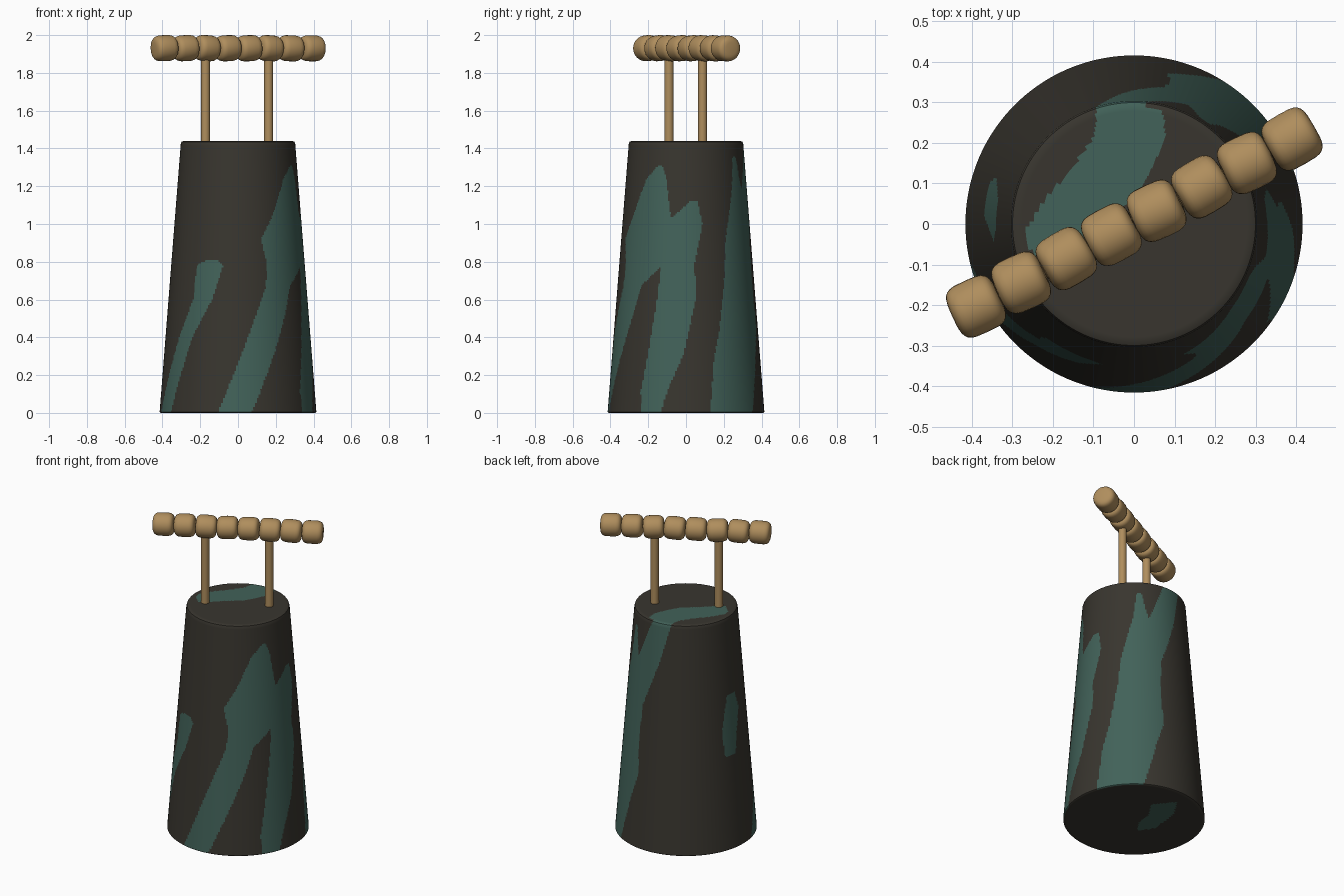
import bpy, bmesh, math, random
from mathutils import Matrix, Vector, Euler

if "Cube" in bpy.data.objects:
    bpy.data.objects.remove(bpy.data.objects["Cube"])

random.seed(4)


def material(name, rgb):
    m = bpy.data.materials.new(name)
    m.diffuse_color = (*rgb, 1)
    m.use_nodes = True
    m.node_tree.nodes["Principled BSDF"].inputs["Base Color"].default_value = m.diffuse_color
    return m


DARK = material("dark olive", (0.040, 0.036, 0.028))
TEAL = material("muted teal", (0.054, 0.122, 0.100))
WOOD = material("tan wood", (0.43, 0.27, 0.11))


def lathe(name, profile, sides, mats):
    """Spin an (r, z) profile around z; r = 0 makes a pole."""
    bm = bmesh.new()
    rings = []
    for r, z in profile:
        if r < 1e-5:
            rings.append([bm.verts.new((0, 0, z))] * sides)
        else:
            rings.append([bm.verts.new((r * math.cos(math.tau * i / sides),
                                        r * math.sin(math.tau * i / sides), z))
                          for i in range(sides)])
    for a, b in zip(rings, rings[1:]):
        for i in range(sides):
            j = (i + 1) % sides
            bm.faces.new(list(dict.fromkeys((a[i], a[j], b[j], b[i]))))
    bmesh.ops.recalc_face_normals(bm, faces=bm.faces[:])
    me = bpy.data.meshes.new(name)
    bm.to_mesh(me)
    bm.free()
    for m in mats:
        me.materials.append(m)
    ob = bpy.data.objects.new(name, me)
    bpy.context.collection.objects.link(ob)
    return ob


def smooth(ob, angle=40):
    bpy.ops.object.select_all(action='DESELECT')
    ob.select_set(True)
    bpy.context.view_layer.objects.active = ob
    bpy.ops.object.shade_smooth_by_angle(angle=math.radians(angle))


def in_band(band, u, v):
    """True if u lies between the band's two edges at level v."""
    for (v1, a1, b1), (v2, a2, b2) in zip(band, band[1:]):
        if v1 <= v < v2:
            t = (v - v1) / (v2 - v1)
            return a1 + (a2 - a1) * t < u < b1 + (b2 - b1) * t
    return False


# Camouflage bands on the wall: height, then edges in degrees from the front
front_left = [(0, -78, -59), (.15, -69, -52), (.4, -54, -39), (.6, -40, -22),
              (.78, -38, -13), (.81, -28, -18)]
front_right = [(0, -15, 10), (.49, 13, 40), (.67, 24, 49), (.78, 26, 69),
               (.92, 21, 78), (1.03, 32, 76), (1.24, 49, 71), (1.31, 62, 66)]
right_side = [(0, 55, 71), (.12, 54, 76), (.31, 59, 88), (.63, 66, 99),
              (.78, 68, 97), (1.0, 70, 105), (1.12, 94, 101)]
back_right = [(0, 108, 148), (.28, 112, 159), (.45, 118, 167), (.74, 125, 166),
              (.9, 127, 168), (1.19, 139, 186)]
short_prong = [(1.19, 139, 155), (1.36, 143, 148)]
long_prong = [(1.19, 156, 186), (1.45, 176, 199)]
left_blob = [(.58, 254, 267), (.72, 251, 271), (.85, 255, 277), (.96, 260, 272)]
wall_bands = (front_left, front_right, right_side, back_right,
              short_prong, long_prong, left_blob)
# Bands on the flat ends: y, then edges in x
top_band = [(-.11, -.21, -.2), (-.06, -.26, -.14), (-.02, -.27, -.10),
            (.06, -.22, 0), (.13, -.16, .04), (.21, -.10, .077), (.3, -.09, .07)]
base_band = [(-.08, -.11, -.09), (0, -.155, -.04), (.1, -.15, -.03),
             (.2, -.135, .04), (.31, -.07, -.05)]

# Tapered body, finely divided so the patches have clean borders
N_CAP, N_WALL = 28, 150
profile = [(.41 * i / N_CAP, 0) for i in range(N_CAP + 1)]
profile += [(.415 - .112 * i / N_WALL, .004 + 1.42 * i / N_WALL)
            for i in range(N_WALL + 1)]
profile += [(.299, 1.435), (.288, 1.44)]
profile += [(.288 * (1 - i / N_CAP), 1.44) for i in range(1, N_CAP + 1)]
body = lathe("tapered_body", profile, 256, [DARK, TEAL])
for f in body.data.polygons:
    x, y, z = f.center
    if f.normal.z > .95:
        teal = in_band(top_band, x, y)
    elif f.normal.z < -.95:
        teal = in_band(base_band, x, y)
    else:
        phi = math.degrees(math.atan2(x, -y))
        if phi < -80:
            phi += 360
        teal = any(in_band(b, phi, z) for b in wall_bands)
    f.material_index = int(teal)
smooth(body)

# Two handle posts
for side, (x, y) in (("left", (-.172, -.09)), ("right", (.162, .088))):
    post = lathe(side + "_post", [(0, 1.4), (.024, 1.4), (.024, 1.92), (0, 1.92)],
                 20, [WOOD])
    post.location = (x, y, 0)
    smooth(post)

# Row of eight rounded beads forming the grip
STEPS = 14
bead_profile = []
for i in range(STEPS + 1):
    t = math.pi * i / STEPS
    c, s = math.cos(t), max(math.sin(t), 0)
    bead_profile.append((.069 * s ** .5 if 0 < i < STEPS else 0,
                         -.063 * math.copysign(abs(c) ** .5, c)))
start, end = Vector((-.389, -.203, 1.931)), Vector((.389, .209, 1.930))
axis = (end - start).normalized().to_track_quat('Z', 'Y').to_matrix().to_4x4()
for i in range(8):
    bead = lathe(f"grip_bead_{i + 1}", bead_profile, 28, [WOOD])
    tilt = Euler([random.uniform(-.07, .07) for _ in range(3)]).to_matrix().to_4x4()
    bead.matrix_world = Matrix.Translation(start.lerp(end, i / 7)) @ axis @ tilt
    smooth(bead, 60)
